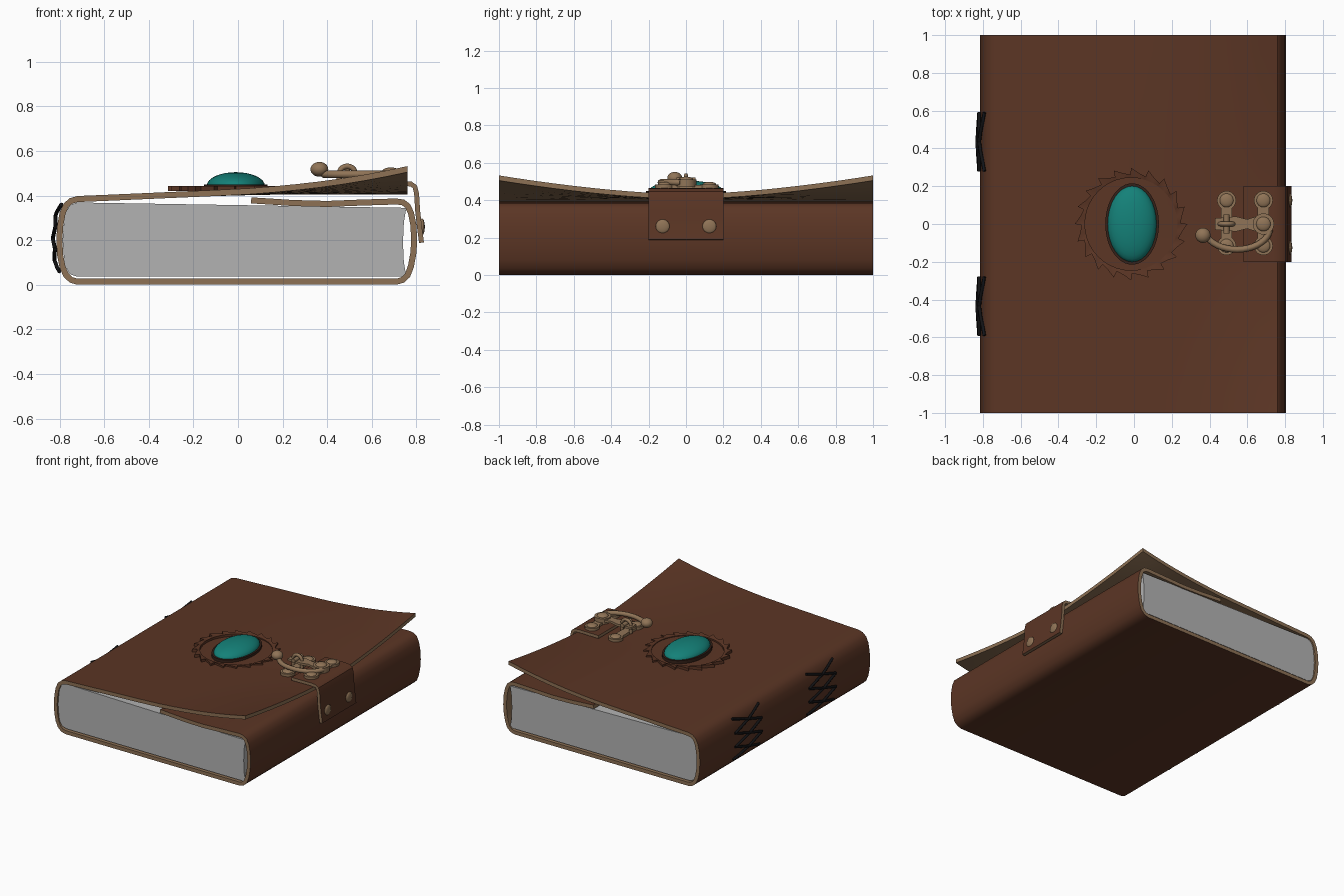
import bpy, bmesh, math
from mathutils import Vector, Matrix

if "Cube" in bpy.data.objects:
    bpy.data.objects.remove(bpy.data.objects["Cube"])


def material(name, rgb):
    m = bpy.data.materials.new(name)
    m.diffuse_color = (*rgb, 1)
    m.use_nodes = True
    m.node_tree.nodes["Principled BSDF"].inputs["Base Color"].default_value = m.diffuse_color
    return m


LEATHER = material("brown leather", (0.105, 0.036, 0.018))
HIDE = material("raw hide", (0.27, 0.165, 0.09))
METAL = material("aged brass", (0.28, 0.175, 0.095))
PAPER = material("paper", (0.45, 0.45, 0.45))
GEM = material("teal stone", (0.007, 0.22, 0.19))
THREAD = material("black thread", (0.006, 0.006, 0.007))
RIM = material("dark leather", (0.035, 0.015, 0.009))


def finish(bm, name, mats, angle=35):
    bmesh.ops.recalc_face_normals(bm, faces=bm.faces)
    me = bpy.data.meshes.new(name)
    bm.to_mesh(me)
    bm.free()
    ob = bpy.data.objects.new(name, me)
    bpy.context.collection.objects.link(ob)
    for m in mats:
        me.materials.append(m)
    bpy.ops.object.select_all(action='DESELECT')
    ob.select_set(True)
    bpy.context.view_layer.objects.active = ob
    bpy.ops.object.shade_smooth_by_angle(angle=math.radians(angle))
    return ob


def sheet(name, pts, thick, half, rows, shift=lambda i, x, y: 0):
    """Leather sheet: xz path offset by thick, swept along y; hide on inside and edges."""
    bm = bmesh.new()
    P = [Vector(p) for p in pts]
    n = len(P)
    inner = []
    for i in range(n):
        d = (P[min(i + 1, n - 1)] - P[max(i - 1, 0)]).normalized()
        inner.append(P[i] + Vector((-d.y, d.x)) * thick)
    grid = []
    for r in range(rows + 1):
        y = -half + 2 * half * r / rows
        grid.append([[bm.verts.new((p.x, y, p.y + shift(i, P[i].x, y))) for i, p in enumerate(L)]
                     for L in (P, inner)])

    def face(vs, mat):
        bm.faces.new(vs).material_index = mat
    for a, b in zip(grid, grid[1:]):
        for i in range(n - 1):
            for s in (0, 1):
                face((a[s][i], a[s][i + 1], b[s][i + 1], b[s][i]), s)
        for i in (0, n - 1):
            face((a[0][i], a[1][i], b[1][i], b[0][i]), 1)
    for g in (grid[0], grid[-1]):
        for i in range(n - 1):
            face((g[0][i], g[0][i + 1], g[1][i + 1], g[1][i]), 1)
    return finish(bm, name, (LEATHER, HIDE))


def prism(name, outline, z0, z1, mat):
    bm = bmesh.new()
    f = bm.faces.new([bm.verts.new((x, y, z0)) for x, y in outline])
    up = bmesh.ops.extrude_face_region(bm, geom=[f])
    bmesh.ops.translate(bm, vec=(0, 0, z1 - z0),
                        verts=[v for v in up['geom'] if isinstance(v, bmesh.types.BMVert)])
    return finish(bm, name, (mat,))


def ellipse(cx, cy, rx, ry, n=32):
    return [(cx + rx * math.cos(2 * math.pi * k / n), cy + ry * math.sin(2 * math.pi * k / n))
            for k in range(n)]


def ball(name, loc, size, mat, dome=False):
    bm = bmesh.new()
    bmesh.ops.create_uvsphere(bm, u_segments=32, v_segments=16, radius=1)
    if dome:
        bmesh.ops.delete(bm, geom=[v for v in bm.verts if v.co.z < -0.01], context='VERTS')
    bmesh.ops.transform(bm, matrix=Matrix.Translation(loc) @ Matrix.Diagonal((*size, 1)), verts=bm.verts)
    return finish(bm, name, (mat,), 60)


def rod(name, pts, radius, mat):
    cu = bpy.data.curves.new(name, 'CURVE')
    cu.dimensions = '3D'
    cu.bevel_depth = radius
    cu.bevel_resolution = 2
    cu.use_fill_caps = True
    sp = cu.splines.new('POLY')
    sp.points.add(len(pts) - 1)
    for p, c in zip(sp.points, pts):
        p.co = (*c, 1)
    cu.materials.append(mat)
    ob = bpy.data.objects.new(name, cu)
    bpy.context.collection.objects.link(ob)
    bpy.ops.object.select_all(action='DESELECT')
    ob.select_set(True)
    bpy.context.view_layer.objects.active = ob
    bpy.ops.object.convert(target='MESH')
    bpy.ops.object.shade_smooth_by_angle(angle=math.radians(50))


# Wrapped cover: lifted flap, spine, back, fore edge, tucked end
spine = [(-0.72, 0.398), (-0.755, 0.388), (-0.782, 0.365), (-0.8, 0.325), (-0.811, 0.265), (-0.815, 0.2),
         (-0.811, 0.13), (-0.8, 0.075), (-0.782, 0.035), (-0.755, 0.01), (-0.72, 0)]
flap = [(0.76, 0.432), (0.66, 0.432), (0.56, 0.432), (0.46, 0.432), (0.36, 0.432), (0.26, 0.432),
        (0.16, 0.431), (0.05, 0.429), (-0.1, 0.425), (-0.35, 0.414), (-0.6, 0.403)]
fore = [(0, 0), (0.71, 0), (0.745, 0.01), (0.772, 0.035), (0.789, 0.08), (0.8, 0.14), (0.804, 0.2),
        (0.8, 0.27), (0.789, 0.325), (0.772, 0.362), (0.745, 0.382), (0.71, 0.387),
        (0.55, 0.382), (0.4, 0.376), (0.25, 0.38), (0.06, 0.392)]


def lift(i, x, y):
    if i >= len(flap):
        return 0
    return 0.1 * abs(y) ** 1.6 * (max(0, x + 0.1) / 0.86) ** 1.9


sheet("cover", flap + spine + fore, 0.027, 1, 20, lift)

# Page block with rounded spine side and hollow fore edge
bm = bmesh.new()
outline = [(-0.72, 0.369), (-0.755, 0.358), (-0.778, 0.31), (-0.787, 0.2), (-0.778, 0.09), (-0.755, 0.048),
           (-0.72, 0.036), (0.755, 0.036), (0.744, 0.1), (0.74, 0.19), (0.744, 0.28), (0.755, 0.345)]
ends = [[bm.verts.new((x, y, z)) for x, z in outline] for y in (-0.99, 0.99)]
for e in ends:
    bm.faces.new(e)
for k in range(len(outline)):
    j = (k + 1) % len(outline)
    bm.faces.new((ends[0][k], ends[0][j], ends[1][j], ends[1][k]))
finish(bm, "pages", (PAPER,))

# Closing strap over the flap edge, with rivets
strap = [(0.58, 0.464), (0.74, 0.466), (0.78, 0.462), (0.803, 0.445), (0.812, 0.41), (0.817, 0.33),
         (0.825, 0.26), (0.834, 0.19)]
sheet("strap", strap, -0.022, 0.2, 4)
for s in (-1, 1):
    ball("strap_rivet", (0.826, s * 0.125, 0.26), (0.012, 0.037, 0.037), METAL)

# Saw-toothed leather ring around the stone
bm = bmesh.new()
TEETH = 20
loop = []
for k in range(TEETH):
    for f, r in ((0, 0.298), (0.06, 0.262), (0.5, 0.272)):
        a = 2 * math.pi * (k + f) / TEETH
        loop.append([bm.verts.new((-0.015 + q * math.cos(a), q * math.sin(a), z))
                     for q, z in ((0.245, 0.42), (0.245, 0.437), (r, 0.442), (r, 0.42))])
for k, a in enumerate(loop):
    b = loop[(k + 1) % len(loop)]
    for c in range(4):
        d = (c + 1) % 4
        bm.faces.new((a[c], a[d], b[d], b[c]))
finish(bm, "toothed_ring", (LEATHER,))

# Stone in its setting
prism("stone_setting", ellipse(-0.01, 0, 0.142, 0.215, 48), 0.42, 0.449, RIM)
ball("stone", (-0.01, 0, 0.445), (0.13, 0.202, 0.06), GEM, True)

# Clasp base plates: narrow bar with round lobes and rivet heads
for x, z in ((0.49, 0.43), (0.685, 0.46)):
    prism("clasp_bar", [(x - 0.03, -0.12), (x + 0.03, -0.12), (x + 0.03, 0.13), (x - 0.03, 0.13)],
          z, z + 0.022, METAL)
    for y in (-0.115, 0.125):
        prism("clasp_lobe", ellipse(x, y, 0.05, 0.05), z, z + 0.024, METAL)
        ball("clasp_rivet", (x, y, z + 0.024), (0.036, 0.036, 0.014), METAL, True)

# Pivot boss, tongue and staple
prism("pivot_boss", ellipse(0.685, 0, 0.056, 0.056), 0.47, 0.51, METAL)
ball("pivot_cap", (0.685, 0, 0.51), (0.038, 0.038, 0.016), METAL, True)
prism("tongue", [(0.43, -0.03), (0.54, -0.04), (0.6, -0.025), (0.68, -0.05), (0.68, 0.05),
                 (0.6, 0.025), (0.54, 0.04), (0.43, 0.03)], 0.484, 0.5, METAL)
arch = [(0.49 + 0.036 * math.cos(t * math.pi / 10), 0, 0.496 + 0.036 * math.sin(t * math.pi / 10))
        for t in range(11)]
rod("staple", [(0.526, 0, 0.44)] + arch + [(0.454, 0, 0.44)], 0.012, METAL)
rod("staple_pin", [(0.49, -0.05, 0.505), (0.49, 0.05, 0.505)], 0.016, METAL)

# Curved lever ending in a ball
lever = []
for k in range(17):
    a = math.radians(-5 - 150 * k / 16)
    lever.append((0.545 + 0.175 * math.cos(a), -0.02 - 0.115 * math.sin(-a), 0.495))
rod("lever", lever + [(0.365, -0.06, 0.51)], 0.017, METAL)
ball("lever_ball", (0.365, -0.06, 0.518), (0.04, 0.04, 0.033), METAL)


# Crossed stitches following the spine
def spine_x(z):
    for (x0, z0), (x1, z1) in zip(spine, spine[1:]):
        if z1 <= z <= z0:
            return x1 + (x0 - x1) * (z - z1) / (z0 - z1)
    return -0.72


for side in (-1, 1):
    for zc in (0.11, 0.21, 0.31):
        for tilt in (-1, 1):
            pts = []
            for k in range(7):
                t = -1 + k / 3
                z = zc + tilt * t * 0.05
                pts.append((spine_x(z) - 0.008 - 0.008 * (1 - abs(t)), side * 0.435 + t * 0.155, z))
            rod("spine_stitch", pts, 0.009, THREAD)
